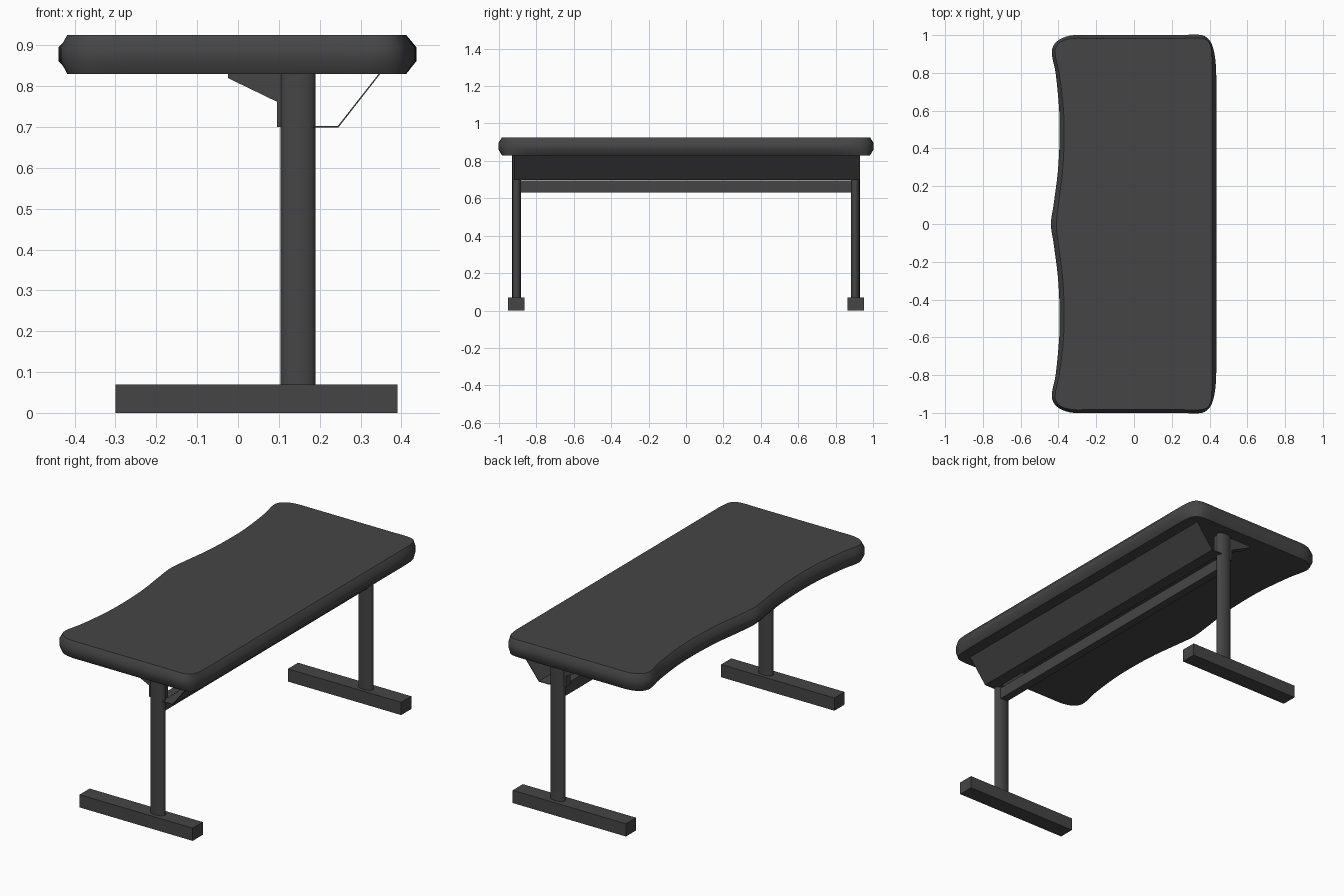
import bpy, bmesh, math
from mathutils import Vector

if "Cube" in bpy.data.objects:
    bpy.data.objects.remove(bpy.data.objects["Cube"])

dark = bpy.data.materials.new("dark_grey")
dark.diffuse_color = (0.06, 0.06, 0.06, 1)
dark.use_nodes = True
dark.node_tree.nodes["Principled BSDF"].inputs["Base Color"].default_value = dark.diffuse_color


def finish(name, bm, smooth=None):
    bmesh.ops.recalc_face_normals(bm, faces=bm.faces)
    me = bpy.data.meshes.new(name)
    bm.to_mesh(me)
    bm.free()
    me.materials.append(dark)
    ob = bpy.data.objects.new(name, me)
    bpy.context.collection.objects.link(ob)
    if smooth:
        bpy.ops.object.select_all(action='DESELECT')
        ob.select_set(True)
        bpy.context.view_layer.objects.active = ob
        bpy.ops.object.shade_smooth_by_angle(angle=math.radians(smooth))
    return ob


def loft(name, rings, smooth=None):
    """Closed solid through rings of equal point count."""
    bm = bmesh.new()
    vs = [[bm.verts.new(p) for p in r] for r in rings]
    n = len(vs[0])
    for a, b in zip(vs, vs[1:]):
        for i in range(n):
            j = (i + 1) % n
            bm.faces.new((a[i], a[j], b[j], b[i]))
    bm.faces.new(vs[0])
    bm.faces.new(vs[-1])
    return finish(name, bm, smooth)


def prism(name, profile, y0, y1):
    """Profile in x,z extruded along y."""
    return loft(name, [[(x, y, z) for x, z in profile] for y in (y0, y1)])


def box(name, x0, x1, y0, y1, z0, z1):
    return prism(name, [(x0, z0), (x1, z0), (x1, z1), (x0, z1)], y0, y1)


def smooth_loop(half, steps=4):
    """Mirror a half outline across y=0 and run a smooth curve through it."""
    pts = [Vector(p) for p in half + [(x, -y) for x, y in half[-2:0:-1]]]
    n, out = len(pts), []
    for i in range(n):
        p0, p1, p2, p3 = (pts[(i + k) % n] for k in (-1, 0, 1, 2))
        d = (p2 - p1).length
        m1, m2 = (p2 - p0).normalized() * d, (p3 - p1).normalized() * d
        for s in range(steps):
            t = s / steps
            out.append(p1 * (2*t**3 - 3*t**2 + 1) + m1 * (t**3 - 2*t**2 + t)
                       + p2 * (3*t**2 - 2*t**3) + m2 * (t**3 - t**2))
    return out


# Desk top: wavy outline with a softened rim
outer = smooth_loop([(.437, 0), (.437, .7), (.435, .8), (.428, .89), (.405, .965), (.36, 1),
                     (.25, 1), (-.25, 1), (-.345, .996), (-.41, .965), (-.435, .915), (-.415, .8),
                     (-.396, .6), (-.394, .45), (-.403, .28), (-.426, .1), (-.44, 0)])
inner = smooth_loop([(.412, 0), (.412, .7), (.412, .82), (.409, .92), (.392, .968), (.35, .983),
                     (.25, .983), (-.25, .983), (-.345, .98), (-.4, .955), (-.418, .91), (-.396, .8),
                     (-.373, .6), (-.37, .45), (-.378, .28), (-.401, .1), (-.411, 0)])
loft("desk_top", [[(p.x, p.y, z) for p in loop] for loop, z in
                  ((inner, .83), (outer, .862), (outer, .895), (inner, .925))], 45)

for side, s in (("front", -1), ("back", 1)):
    # Foot bar
    box(side + "_foot", -.30, .39, s * .863, s * .951, 0, .07)
    # Oval post
    loft(side + "_leg", [[(.147 + .043 * math.cos(a), s * .905 + .024 * math.sin(a), z)
                          for a in (k * math.tau / 32 for k in range(32))]
                         for z in (.07, .832)], 40)
    # Tapered bracket under the top
    prism(side + "_bracket", [(-.025, .832), (-.025, .82), (.095, .762), (.095, .70),
                              (.18, .70), (.18, .832)], s * .868, s * .91)

# Cross rail between the posts
box("cross_rail", .125, .17, -.89, .89, .63, .694)

# Thin bent cable tray
prism("cable_tray", [(.35, .832), (.246, .699), (.18, .699), (.18, .702), (.244, .702), (.346, .832)],
      -.92, .93)
